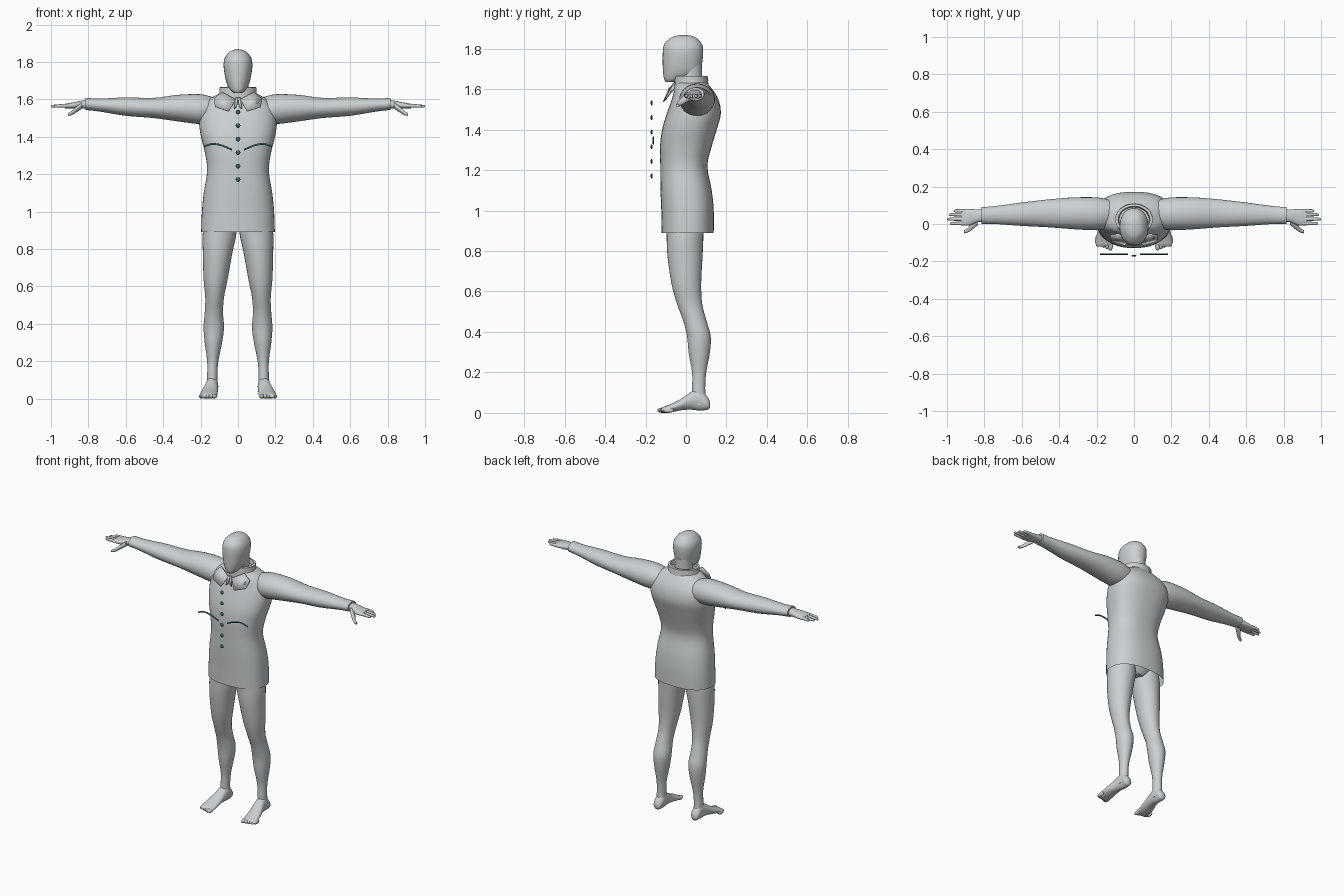
import bpy
import bmesh
import math
from mathutils import Vector

default_cube = bpy.data.objects.get("Cube")
if default_cube:
    bpy.data.objects.remove(default_cube, do_unlink=True)


def make_material(name, colour):
    mat = bpy.data.materials.new(name)
    mat.use_nodes = True
    mat.diffuse_color = colour
    mat.node_tree.nodes["Principled BSDF"].inputs["Base Color"].default_value = colour
    return mat


GREY = make_material("pale grey", (0.6, 0.63, 0.64, 1))
TEAL = make_material("dark teal", (0.05, 0.13, 0.16, 1))


def finish(bm, name, mat, mirror=False, thickness=0):
    """Turn a bmesh into a smooth-shaded object, optionally mirrored in x."""
    bmesh.ops.recalc_face_normals(bm, faces=bm.faces[:])
    mesh = bpy.data.meshes.new(name)
    bm.to_mesh(mesh)
    bm.free()
    mesh.materials.append(mat)
    obj = bpy.data.objects.new(name, mesh)
    bpy.context.collection.objects.link(obj)
    if thickness:
        obj.modifiers.new("thickness", 'SOLIDIFY').thickness = thickness
    if mirror:
        mod = obj.modifiers.new("mirror", 'MIRROR')
        mod.use_mirror_merge = False
    bpy.ops.object.select_all(action='DESELECT')
    obj.select_set(True)
    bpy.context.view_layer.objects.active = obj
    bpy.ops.object.shade_smooth_by_angle(angle=math.radians(50))
    return obj


def spline(rings, steps):
    """Catmull-Rom interpolation through the rows of a ring list."""
    rows = [Vector(r) for r in rings]
    out = []
    for i in range(len(rows) - 1):
        p, q = rows[i], rows[i + 1]
        before = rows[i - 1] if i else p
        after = rows[min(i + 2, len(rows) - 1)]
        for s in range(steps):
            t = s / steps
            m, n = (q - before) / 2, (after - p) / 2
            out.append(p + m * t + (3 * (q - p) - 2 * m - n) * t**2
                       + (2 * (p - q) + m + n) * t**3)
    return out + [rows[-1]]


def loft(name, axis, rings, mat=GREY, power=2, sides=32, steps=4,
         mirror=False, cap_start=True):
    """Skin rounded rings (position, low a, high a, low b, high b) along an axis."""
    bm = bmesh.new()
    loops = []
    for t, a0, a1, b0, b1 in spline(rings, steps):
        loop = []
        for k in range(sides):
            angle = math.tau * k / sides
            c, s = math.cos(angle), math.sin(angle)
            a = (a0 + a1) / 2 + (a1 - a0) / 2 * math.copysign(abs(c) ** (2 / power), c)
            b = (b0 + b1) / 2 + (b1 - b0) / 2 * math.copysign(abs(s) ** (2 / power), s)
            co = {'x': (t, a, b), 'y': (a, t, b), 'z': (a, b, t)}[axis]
            loop.append(bm.verts.new(co))
        loops.append(loop)
    for low, high in zip(loops, loops[1:]):
        for k in range(sides):
            n = (k + 1) % sides
            bm.faces.new((low[k], low[n], high[n], high[k]))
    bm.faces.new(loops[-1])
    if cap_start:
        bm.faces.new(loops[0])
    return finish(bm, name, mat, mirror)


def centred(rows):
    """Expand (z, half width, front, back) rows into full rings."""
    return [(z, -h, h, front, back) for z, h, front, back in rows]


def flap(name, points):
    """Thin mirrored cloth panel."""
    bm = bmesh.new()
    bm.faces.new([bm.verts.new(p) for p in points])
    return finish(bm, name, GREY, mirror=True, thickness=0.005)


def ellipsoid(name, centre, radii, mirror=True):
    bm = bmesh.new()
    bmesh.ops.create_uvsphere(bm, u_segments=16, v_segments=10, radius=1)
    bmesh.ops.scale(bm, vec=radii, verts=bm.verts)
    bmesh.ops.translate(bm, vec=centre, verts=bm.verts)
    return finish(bm, name, GREY, mirror)


# Coat body, open at the hem
loft("coat_body", 'z', centred([
    (.89, .197, -.12, .137), (1.0, .193, -.122, .137), (1.1, .183, -.126, .127),
    (1.22, .165, -.127, .106), (1.32, .178, -.128, .128), (1.4, .198, -.118, .152),
    (1.48, .208, -.095, .172), (1.55, .197, -.07, .16), (1.6, .155, -.058, .13),
    (1.635, .09, -.05, .1)]), power=2.4, sides=48, cap_start=False)

# Head and neck
loft("head", 'z', centred([
    (1.635, .022, -.1, -.05), (1.65, .04, -.108, .0), (1.68, .058, -.113, .065),
    (1.72, .069, -.115, .078), (1.78, .077, -.115, .085), (1.82, .071, -.108, .08),
    (1.85, .05, -.08, .055), (1.863, .028, -.052, .028), (1.868, .004, -.015, -.005)]),
    power=2.15)
loft("neck", 'z', centred([
    (1.57, .06, -.04, .085), (1.64, .055, -.035, .08), (1.72, .057, -.04, .08)]))

# Standing collar with turned-down points and a small tie
loft("collar", 'z', centred([
    (1.59, .115, -.062, .12), (1.63, .1, -.062, .11), (1.664, .1, -.06, .107),
    (1.666, .085, -.048, .095), (1.64, .08, -.045, .09)]), steps=1)
flap("collar_point", [(.012, -.085, 1.6), (.085, -.055, 1.64), (.13, -.06, 1.605),
                      (.122, -.095, 1.56), (.05, -.115, 1.537)])
flap("tie", [(.0, -.085, 1.61), (.012, -.085, 1.61), (.022, -.1, 1.55), (.006, -.1, 1.56)])

# Sleeves
loft("sleeve", 'x', [
    (.13, -.02, .13, 1.48, 1.61), (.2, -.033, .142, 1.468, 1.627),
    (.32, -.028, .142, 1.482, 1.624), (.45, -.018, .132, 1.5, 1.608),
    (.6, -.01, .115, 1.512, 1.61), (.74, .0, .096, 1.535, 1.604),
    (.815, .0, .09, 1.543, 1.608)], mirror=True)

# Hands
loft("palm", 'x', [
    (.79, .015, .075, 1.55, 1.6), (.84, .008, .078, 1.55, 1.592),
    (.88, -.008, .08, 1.55, 1.584), (.925, -.008, .08, 1.552, 1.576)],
    power=2.4, mirror=True)
for finger, y, tip in (("little", .07, .965), ("ring", .05, .99),
                       ("middle", .026, 1), ("index", .003, .985)):
    loft(finger + "_finger", 'x', [
        (.9, y - .01, y + .01, 1.555, 1.577), (.95, y - .009, y + .009, 1.556, 1.574),
        (tip - .008, y - .007, y + .007, 1.556, 1.57),
        (tip, y - .002, y + .002, 1.56, 1.565)], sides=12, mirror=True)
loft("thumb", 'x', [
    (.835, -.005, .04, 1.55, 1.585), (.865, -.03, .008, 1.53, 1.56),
    (.89, -.046, -.022, 1.515, 1.538), (.91, -.05, -.034, 1.512, 1.526)],
    sides=16, mirror=True)

# Legs, with the hips hidden under the coat
loft("hips", 'z', centred([
    (.89, .06, -.05, .06), (.93, .13, -.08, .085), (1.0, .165, -.1, .1),
    (1.1, .155, -.09, .09)]))
loft("leg", 'z', [
    (.04, .107, .168, .03, .1), (.12, .11, .165, .03, .095), (.2, .105, .165, .03, .1),
    (.3, .085, .178, .013, .118), (.38, .075, .184, .005, .122),
    (.46, .08, .178, -.015, .1), (.54, .075, .175, -.045, .08),
    (.64, .055, .184, -.072, .075), (.78, .03, .188, -.092, .082),
    (.89, .008, .188, -.096, .086), (1.0, .02, .165, -.1, .08)], mirror=True)

# Feet and toes
loft("foot", 'y', [
    (.118, .125, .155, .025, .055), (.105, .112, .166, .015, .08),
    (.065, .106, .17, .012, .12), (.02, .106, .178, .016, .1),
    (-.03, .108, .193, .012, .066), (-.08, .11, .203, .002, .042),
    (-.11, .112, .204, .001, .03), (-.12, .12, .2, .005, .022)], mirror=True)
for i in range(5):
    ellipsoid("toe", (.126 + .018 * i, -.115 + .007 * i, .013),
              (.014 - .001 * i, .027, .013))

# Row of front buttons
for i in range(6):
    bm = bmesh.new()
    bmesh.ops.create_uvsphere(bm, u_segments=16, v_segments=8, radius=.0125)
    bmesh.ops.scale(bm, vec=(1, .4, 1), verts=bm.verts)
    bmesh.ops.translate(bm, vec=(0, -.17, 1.532 - .0722 * i), verts=bm.verts)
    finish(bm, "button", TEAL)

# Curved chest pocket trims
loft("pocket_trim", 'x', [
    (x, -.165, -.157, z - .005, z + .005) for x, z in
    ((.033, 1.331), (.06, 1.343), (.095, 1.356), (.14, 1.361), (.183, 1.348))],
    mat=TEAL, sides=8, mirror=True)
